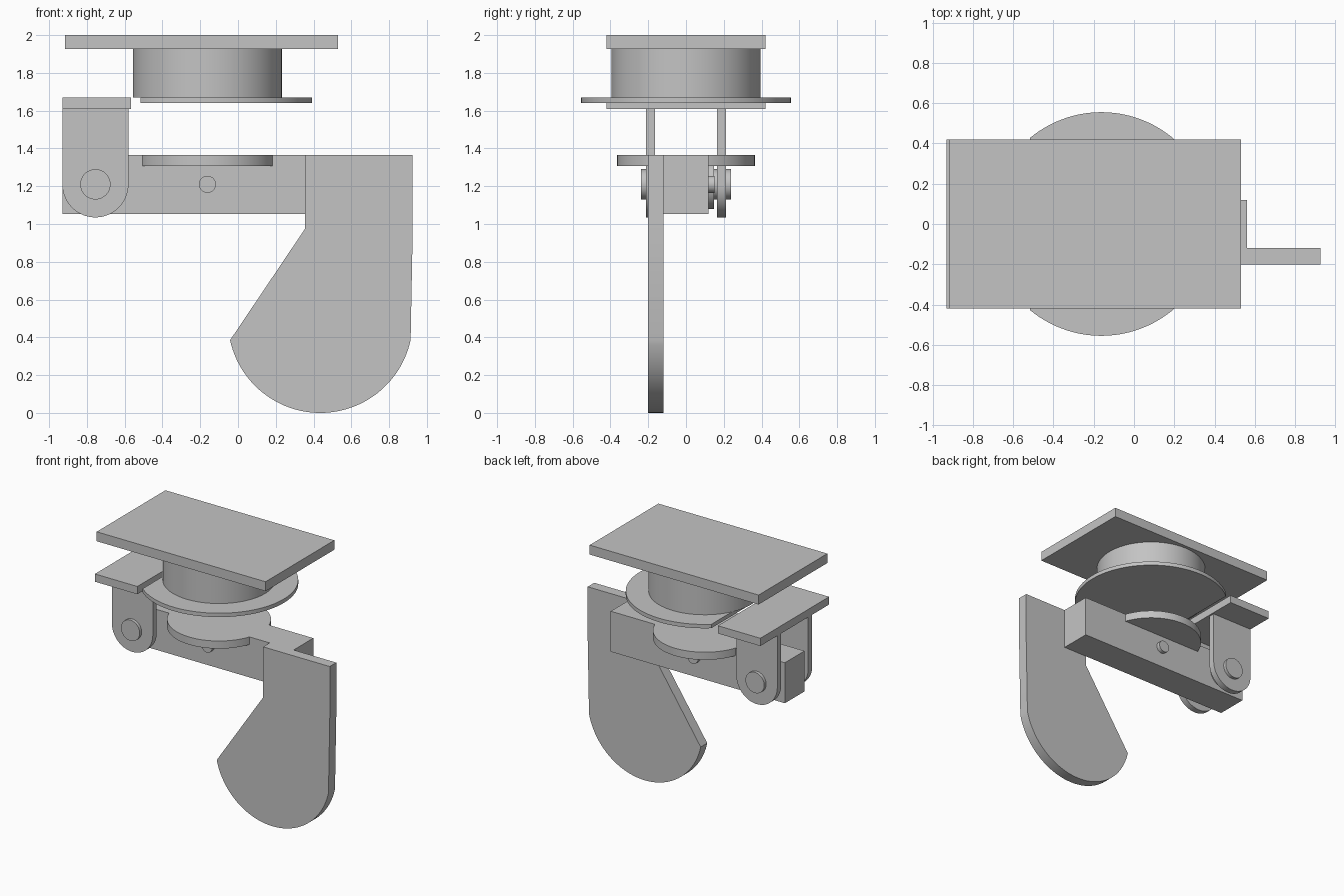
import bpy
import bmesh
from math import acos, asin, pi, cos, sin, radians

if "Cube" in bpy.data.objects:
    bpy.data.objects.remove(bpy.data.objects["Cube"], do_unlink=True)

COLOUR = (0.55, 0.55, 0.55, 1)
grey = bpy.data.materials.new("plain grey")
grey.use_nodes = True
grey.diffuse_color = COLOUR
grey.node_tree.nodes["Principled BSDF"].inputs["Base Color"].default_value = COLOUR


def arc(cx, cy, r, start, end, n=48):
    """Points along an arc, both ends included."""
    return [(cx + r * cos(start + (end - start) * i / n),
             cy + r * sin(start + (end - start) * i / n)) for i in range(n + 1)]


def circle(cx, cy, r, n=96):
    return arc(cx, cy, r, 0, 2 * pi, n)[:-1]


def prism(name, outline, low, high, axis="Z"):
    """Extrude an outline: XY along z, or XZ along y."""
    bm = bmesh.new()
    place = (lambda p: (p[0], p[1], low)) if axis == "Z" else (lambda p: (p[0], low, p[1]))
    face = bm.faces.new([bm.verts.new(place(p)) for p in outline])
    moved = bmesh.ops.extrude_face_region(bm, geom=[face])["geom"]
    step = (0, 0, high - low) if axis == "Z" else (0, high - low, 0)
    bmesh.ops.translate(bm, vec=step,
                        verts=[v for v in moved if isinstance(v, bmesh.types.BMVert)])
    bmesh.ops.recalc_face_normals(bm, faces=bm.faces)
    mesh = bpy.data.meshes.new(name)
    bm.to_mesh(mesh)
    bm.free()
    mesh.materials.append(grey)
    obj = bpy.data.objects.new(name, mesh)
    bpy.context.collection.objects.link(obj)
    bpy.ops.object.select_all(action="DESELECT")
    obj.select_set(True)
    bpy.context.view_layer.objects.active = obj
    bpy.ops.object.shade_smooth_by_angle(angle=radians(30))
    return obj


def box(name, x0, x1, half_y, z0, z1):
    return prism(name, [(x0, -half_y), (x1, -half_y), (x1, half_y), (x0, half_y)], z0, z1)


AXLE_X = -0.162            # shared upright axis of the round parts
HINGE = (-0.755, 1.21)     # hinge pin centre in the XZ plane
LEFT = -0.93

# Mounting plate and drum
box("mounting_plate", -0.915, 0.53, 0.42, 1.927, 2.0)
prism("drum", circle(AXLE_X, 0, 0.395), 1.67, 1.927)

# Flange with one side cut straight beside the bracket
cut = acos(0.354 / 0.555)
prism("flange", arc(AXLE_X, 0, 0.555, cut - pi, pi - cut, 96), 1.64, 1.67)

# Hinge bracket
box("bracket_plate", LEFT, -0.567, 0.42, 1.61, 1.67)
ear = arc(*HINGE, 0.175, pi, 2 * pi) + [(-0.58, 1.61), (LEFT, 1.61)]
for side, sign in (("front", -1), ("back", 1)):
    prism(side + "_ear", ear, sign * 0.165, sign * 0.213, "Y")
    prism(side + "_spacer", circle(*HINGE, 0.13), sign * 0.12, sign * 0.148, "Y")
prism("hinge_pin", circle(*HINGE, 0.08), -0.237, 0.237, "Y")

# Swinging arm with its round pad and cross pin
box("arm", LEFT, 0.56, 0.12, 1.053, 1.366)
prism("round_pad", circle(AXLE_X, 0, 0.364), 1.307, 1.366)
prism("cross_pin", circle(AXLE_X, HINGE[1], 0.045, 48), -0.15, 0.15, "Y")

# Pedal blade with a rounded lower end
r = 0.489
dip = asin((r - 0.385) / r)
blade = arc(0.436, r, r, dip - pi, -dip) + [
    (0.925, 0.97), (0.925, 1.366), (0.355, 1.366), (0.355, 0.975)]
prism("blade", blade, -0.2, -0.12, "Y")
